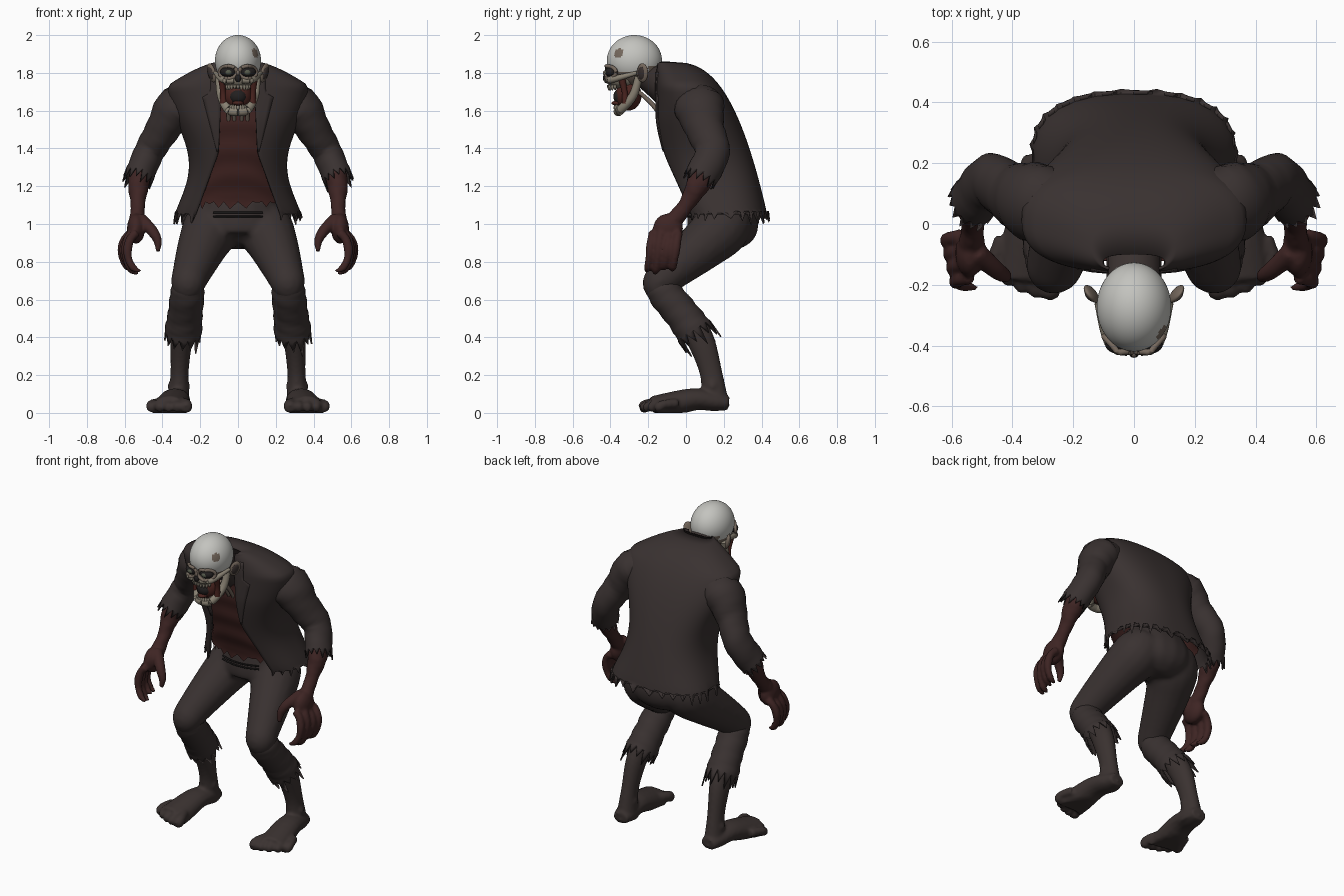
import bpy, bmesh, math, random
from math import sin, cos, pi, tau
from mathutils import Vector, Matrix

random.seed(4)
old = bpy.data.objects.get("Cube")
if old:
    bpy.data.objects.remove(old, do_unlink=True)


def material(name, red, green, blue):
    mat = bpy.data.materials.new(name)
    mat.use_nodes = True
    mat.diffuse_color = (red, green, blue, 1)
    shader = mat.node_tree.nodes["Principled BSDF"]
    shader.inputs["Base Color"].default_value = mat.diffuse_color
    shader.inputs["Roughness"].default_value = .8
    return mat


CLOTH = material("charcoal cloth", .041, .031, .03)
SHIRT = material("dark red shirt", .052, .017, .015)
FLESH = material("raw flesh", .048, .018, .017)
FOOT = material("grey brown skin", .043, .032, .03)
SKULL = material("pale skull", .55, .55, .52)
BONE = material("old bone", .25, .22, .17)
SKIN = material("tan skin", .18, .14, .11)
MOUTH = material("mouth red", .07, .018, .014)
DARK = material("socket black", .016, .014, .014)
EYE = material("dull green eye", .09, .1, .07)


def finish(name, bm, materials, thickness=0):
    bmesh.ops.recalc_face_normals(bm, faces=bm.faces)
    mesh = bpy.data.meshes.new(name)
    bm.to_mesh(mesh)
    bm.free()
    for mat in materials:
        mesh.materials.append(mat)
    mesh.polygons.foreach_set("use_smooth", [True] * len(mesh.polygons))
    mesh.set_sharp_from_angle(angle=math.radians(50))
    part = bpy.data.objects.new(name, mesh)
    bpy.context.collection.objects.link(part)
    if thickness:
        part.modifiers.new("cloth thickness", 'SOLIDIFY').thickness = thickness
    return part


def skin_rows(name, rows, mat, closed=True, caps=(), thickness=0):
    """Join rows of points into one surface."""
    bm = bmesh.new()
    verts = [[bm.verts.new(point) for point in row] for row in rows]
    count = len(rows[0])
    for upper, lower in zip(verts, verts[1:]):
        for i in range(count if closed else count - 1):
            j = (i + 1) % count
            bm.faces.new((upper[i], upper[j], lower[j], lower[i]))
    for cap in caps:
        bm.faces.new(verts[cap])
    return finish(name, bm, [mat], thickness)


def spline(points, steps=5):
    """Smooth curve through vectors of position and radius."""
    points = [Vector(p) for p in points]
    padded = [points[0]] + points + [points[-1]]
    curve = []
    for a, b, c, d in zip(padded, padded[1:], padded[2:], padded[3:]):
        for step in range(steps):
            t = step / steps
            curve.append(b + (c - a) * t / 2 + (a - b * 2.5 + c * 2 - d / 2) * t ** 2
                         + ((b - c) * 3 + d - a) * t ** 3 / 2)
    return curve + [points[-1]]


def tube(name, points, mat, side=1, flat=1, rag=0, ripple=0):
    """Loft ellipses along (x, y, z, radius); rag tears the far end."""
    path = spline(points)
    count = 28 if rag else 16
    rows = []
    for k, knot in enumerate(path):
        along = (path[min(k + 1, len(path) - 1)] - path[max(k - 1, 0)]).xyz.normalized()
        guide = Vector((1, 0, 0)) if abs(along.x) < .8 else Vector((0, 0, 1))
        across = (guide - along * guide.dot(along)).normalized()
        depth = along.cross(across) * flat
        row = []
        for i in range(count):
            turn = tau * i / count
            radius = knot.w * (1 + ripple * sin(2 * k + 2 * turn))
            row.append(knot.xyz + radius * (across * cos(turn) + depth * sin(turn)))
        rows.append(row)
    if rag:
        rows.append([p + along * rag * (random.uniform(.5, 1.3) if i % 2 else -.1)
                     for i, p in enumerate(rows[-1])])
    rows = [[(p.x * side, p.y, max(p.z, 0)) for p in row] for row in rows]
    return skin_rows(name, rows, mat, caps=(0,) if rag else (0, -1), thickness=.008 if rag else 0)


def ball(name, centre, size, mats, segments=24):
    bm = bmesh.new()
    bmesh.ops.create_uvsphere(bm, u_segments=segments, v_segments=segments // 2, radius=1,
                              matrix=Matrix.LocRotScale(Vector(centre), None, Vector(size)))
    return finish(name, bm, mats)


def blend(name, parts, voxel):
    """Fuse overlapping parts into one smooth body."""
    with bpy.context.temp_override(active_object=parts[0], object=parts[0],
                                   selected_objects=parts, selected_editable_objects=parts):
        bpy.ops.object.join()
    parts[0].name = name
    remesh = parts[0].modifiers.new("fuse", 'REMESH')
    remesh.mode = 'VOXEL'
    remesh.voxel_size = voxel
    remesh.use_smooth_shade = True
    parts[0].modifiers.new("soften", 'SMOOTH').iterations = 4


# Hunched torso: t runs from the collar (0) to the hem (1)
BOXY = 1.25


def half_width(t):
    if t < .15:
        return .1 + .26 * (t / .15) ** .7
    return .305 + .055 * cos((t - .15) * 6)


def opening(t):
    return .08 + .04 * t + .25 * max(0, t - .6)


def angle_at(t, x):
    return math.asin(min(1, x / half_width(t)) ** BOXY)


def torso_point(t, angle, inset=0):
    back = .52 * t ** .35 - .1
    front = -.15 + .15 * (max(0, t - .35) / .65) ** 1.5
    s, c = [math.copysign(abs(f) ** (1 / BOXY), f) for f in (sin(angle), cos(angle))]
    return Vector(((half_width(t) - inset) * s,
                   (front + back) / 2 - ((back - front) / 2 - inset) * c,
                   1.85 - .8 * t))


# Jacket with open front and torn hem
STEPS = 36
COLUMNS = 64
rows = []
for step in range(STEPS + 1):
    t = (step / STEPS) ** 1.3
    edge = angle_at(t, opening(t))
    rows.append([torso_point(t, edge + (tau - 2 * edge) * i / COLUMNS) for i in range(COLUMNS + 1)])
rows.append([p + Vector((p.x * .03, .02 * (p.y > .2), -random.uniform(.02, .06) if i % 3 == 0 else .01))
             for i, p in enumerate(rows[-1])])
skin_rows("jacket", rows, CLOTH, closed=False, thickness=-.01)

# Wrinkled shirt with torn hem
rows = []
for step in range(10, STEPS - 2):
    t = step / STEPS
    rows.append([torso_point(t, tau * i / COLUMNS, .025 + .004 * sin(step + 3 * cos(i / 5)))
                 for i in range(COLUMNS)])
rows.append([p - Vector((0, 0, random.uniform(0, .04) * (i % 2))) for i, p in enumerate(rows[-1])])
skin_rows("shirt", rows, SHIRT, caps=(0,))

trousers = [tube("trouser_seat", [(0, .17, 1.15, .19), (0, .19, 1.02, .235), (0, .2, .95, .22),
                                  (0, .19, .88, .11)], CLOTH, flat=.8)]

for side, tag in ((1, "left_"), (-1, "right_")):
    # Lapel, notched below the collar
    rows = []
    for step in range(2, 22):
        t = step / STEPS
        width = .06 if t < .2 else .25 * (.62 - t)
        row = [torso_point(t, angle_at(t, opening(t) + width * k / 4)) for k in range(5)]
        rows.append([(p.x * side, p.y - .015, p.z) for p in row])
    skin_rows(tag + "lapel", rows, CLOTH, closed=False, thickness=.012)

    # Sleeve
    tube(tag + "sleeve", [(.22, .06, 1.65, .09), (.32, .07, 1.62, .115), (.4, .1, 1.5, .09),
                          (.47, .14, 1.38, .08), (.525, .08, 1.25, .078)],
         CLOTH, side, flat=1.15, rag=.05, ripple=.025)

    # Forearm, palm, curled fingers on an arc, and thumb
    hand = [tube("forearm", [(.49, .14, 1.35, .055), (.525, .07, 1.22, .058), (.53, 0, 1.1, .038),
                             (.535, -.08, 1, .045)], FLESH, side, flat=1.1, ripple=.05),
            ball("palm", (side * .54, -.095, .975), (.048, .08, .08), [FLESH])]
    for finger in range(4):
        y = -.17 + .045 * finger
        base = .515 + .01 * finger
        length = .105 + .015 * sin(finger * 2)
        arc = [.3 + (pi - .3) * k / 5 for k in range(6)]
        hand.append(tube("finger", [(base + .07 * sin(w), y - .013 * w, .855 + length * cos(w),
                                     .024 * (1 - .6 * (w / pi) ** 4) + .002 * cos(5 * w)) for w in arc],
                         FLESH, side))
    hand.append(tube("thumb", [(.52, -.09, 1.03, .035), (.455, -.15, .965, .03), (.425, -.17, .91, .023),
                               (.425, -.18, .855, .012)], FLESH, side))
    blend(tag + "forearm_and_hand", hand, .009)

    # Bent trouser leg with torn cuff
    trousers.append(tube("thigh", [(.09, .24, 1.06, .12), (.14, .19, .98, .15), (.19, .08, .88, .132),
                                   (.25, -.1, .73, .1), (.265, -.14, .675, .09), (.27, -.1, .61, .06)],
                         CLOTH, side))
    tube(tag + "trouser_cuff", [(.262, -.14, .69, .08), (.268, -.11, .63, .09), (.28, -.02, .52, .092),
                                (.29, .045, .43, .1)], CLOTH, side, rag=.08, ripple=.03)

    # Bare shin and splayed foot
    foot = [tube("shin", [(.28, 0, .53, .06), (.3, .08, .38, .058), (.31, .135, .2, .048),
                          (.315, .155, .03, .062)], FOOT, side, flat=1.25),
            tube("sole", [(.315, .225, .05, .05), (.32, .15, .06, .068), (.335, .03, .07, .08),
                          (.36, -.17, .015, .1)], FOOT, side, flat=.75)]
    for k in (-1, 1):
        foot.append(ball("ankle_bone", (side * (.313 + .034 * k), .14, .14), (.025, .03, .035), [FOOT]))
    for toe in range(5):
        x = .275 + .046 * toe
        tip = -.245 + .005 * toe ** 2
        size = .034 if toe == 0 else .027
        foot.append(tube("toe", [(x * .7 + .11, tip + .12, .05, size), (x, tip + .05, .045, size * .9),
                                 (x, tip + .02, .03, size), (x, tip, .022, size * .6)], FOOT, side))
    blend(tag + "shin_and_foot", foot, .01)

    # Eye socket with bony rim, eye, cheekbone and ear
    ball(tag + "socket", (side * .05, -.395, 1.805), (.045, .032, .028), [DARK])
    ball(tag + "eye", (side * .05, -.415, 1.803), (.02, .016, .016), [EYE])
    tube(tag + "eye_rim", [(.052 + .046 * cos(w), -.42 + .05 * max(0, cos(w)), 1.803 + .033 * sin(w), .01)
                           for w in [tau * k / 12 for k in range(13)]], SKIN, side)
    tube(tag + "cheekbone", [(.02, -.42, 1.76, .015), (.08, -.39, 1.765, .018), (.12, -.26, 1.8, .01)],
         BONE, side)
    ear = ball(tag + "ear", (0, 0, 0), (.014, .034, .052), [SKIN])
    ear.location = (side * .14, -.23, 1.8)
    ear.rotation_euler = (-.2, side * .2, side * -.6)
    hollow = ball(tag + "ear_hollow", (side * .008, -.002, 0), (.01, .022, .036), [FOOT])
    hollow.matrix_basis = ear.matrix_basis

    # Open jaw and cheek sinew
    tube(tag + "jaw_bone", [(.1, -.25, 1.78, .02), (.088, -.28, 1.68, .023), (.05, -.345, 1.605, .024),
                            (0, -.36, 1.595, .024)], BONE, side)
    tube(tag + "cheek_sinew", [(.085, -.34, 1.77, .02), (.08, -.325, 1.7, .015), (.075, -.32, 1.64, .02)],
         MOUTH, side)

# Fused trousers and waistband folds
blend("trousers", trousers, .016)
for z in (1.04, 1.06):
    tube("waistband_fold", [(x, .18 - .18 * cos(4.5 * x), z, .005) for x in (-.13, -.06, 0, .06, .13)], DARK)

# Neck with throat cords
tube("neck", [(0, 0, 1.56, .09), (0, -.07, 1.68, .09), (0, -.22, 1.82, .09)], FOOT)
for x in (-.05, -.02, .02, .05):
    tube("throat_cord", [(x, -.12, 1.55, .01), (x, -.175, 1.63, .012), (x, -.25, 1.7, .01)], SKIN)

# Cranium: pale cap, tan nape and a tan patch
head = ball("cranium", (0, -.273, 1.864), (.122, .146, .136), [SKULL, SKIN], 96)
temple_patch = Vector((.105, -.365, 1.91))
for face in head.data.polygons:
    nape = 1.84 if face.center.y > -.2 else 1.8
    if face.center.z < nape or (face.center - temple_patch).length < .032:
        face.material_index = 1

# Face, open mouth and teeth
ball("upper_jaw", (0, -.345, 1.765), (.085, .08, .05), [BONE])
ball("nose_hollow", (0, -.424, 1.773), (.017, .016, .022), [DARK])
ball("nose_bridge", (0, -.425, 1.8), (.01, .015, .015), [SKIN])
ball("mouth", (0, -.305, 1.68), (.075, .07, .08), [MOUTH])
ball("throat_hollow", (0, -.35, 1.675), (.045, .035, .04), [DARK])
ball("tongue", (0, -.355, 1.64), (.03, .04, .015), [MOUTH])
for row_name, z, height, width, reach in (("upper_tooth", 1.735, -.028, .065, .41),
                                          ("lower_tooth", 1.61, .025, .05, .375)):
    for tooth in range(-4, 5):
        x = width * sin(tooth * .27)
        y = width * (1 - cos(tooth * .27)) - reach
        tip = z + height * random.uniform(.7, 1)
        tube(row_name, [(x, y, z, .009), (x, y, (z + tip) / 2, .008), (x, y, tip, .003)], BONE)
